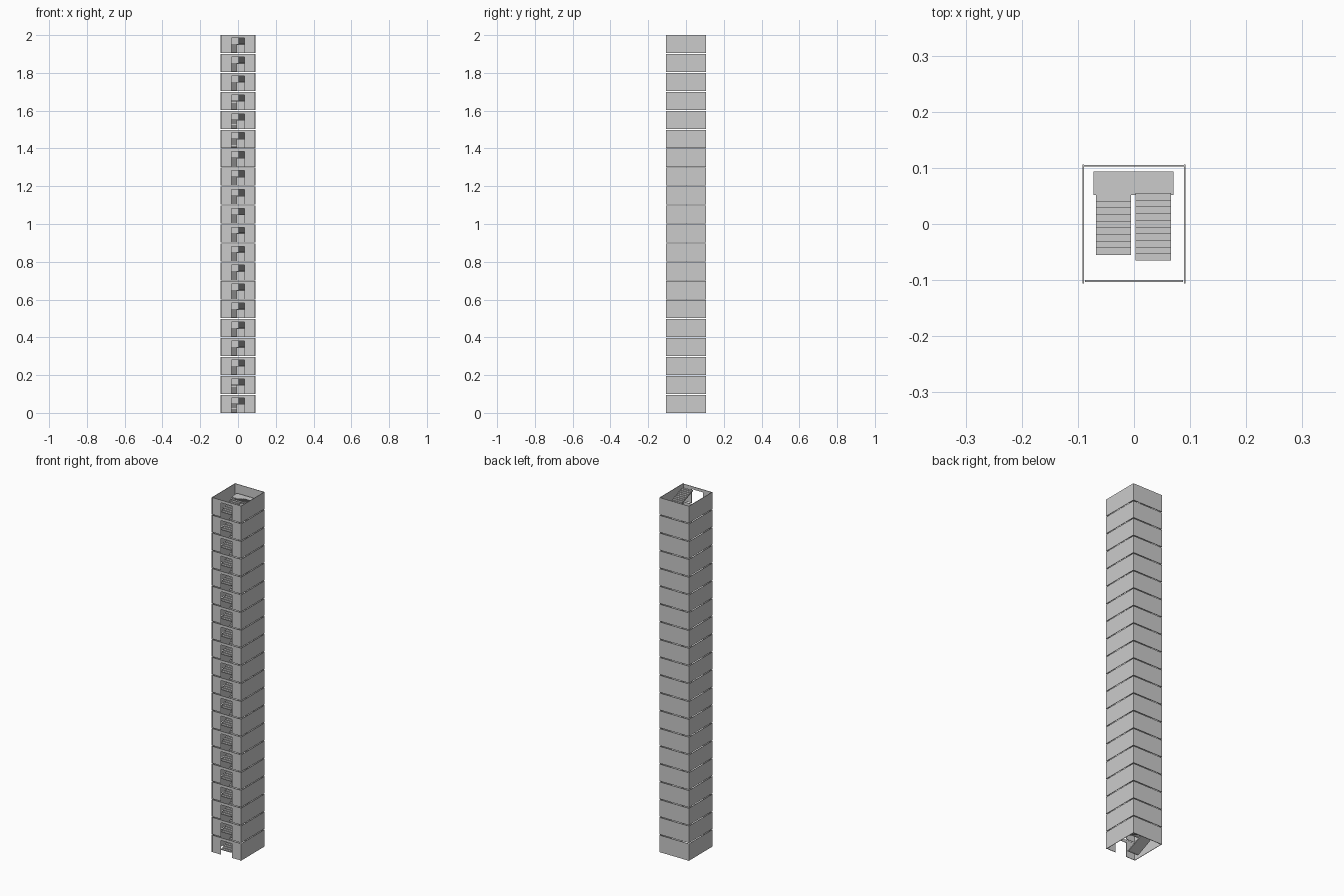
import bpy, bmesh

if "Cube" in bpy.data.objects:
    bpy.data.objects.remove(bpy.data.objects["Cube"])

STOREYS = 20
H = 0.0955                          # wall height of one storey
PITCH = (2.0 - H) / (STOREYS - 1)   # leaves a thin gap between storeys


def finish(name, bm):
    """Turn a bmesh into an object repeated on every storey."""
    bmesh.ops.recalc_face_normals(bm, faces=bm.faces)
    mesh = bpy.data.meshes.new(name)
    bm.to_mesh(mesh)
    bm.free()
    ob = bpy.data.objects.new(name, mesh)
    bpy.context.collection.objects.link(ob)
    arr = ob.modifiers.new("storeys", 'ARRAY')
    arr.count = STOREYS
    arr.use_relative_offset = False
    arr.use_constant_offset = True
    arr.constant_offset_displace = (0, 0, PITCH)
    return ob


def prism(name, profile, axis, lo, hi):
    """Extrude a 2D profile: axis 'x' takes (y, z), axis 'y' takes (x, z)."""
    def place(p, t):
        return (t, p[0], p[1]) if axis == 'x' else (p[0], t, p[1])
    bm = bmesh.new()
    face = bm.faces.new([bm.verts.new(place(p, lo)) for p in profile])
    ext = bmesh.ops.extrude_face_region(bm, geom=[face])
    step = (hi - lo, 0, 0) if axis == 'x' else (0, hi - lo, 0)
    bmesh.ops.translate(bm, vec=step,
                        verts=[v for v in ext['geom'] if isinstance(v, bmesh.types.BMVert)])
    return finish(name, bm)


def rect(a, b, z0, z1):
    return [(a, z0), (b, z0), (b, z1), (a, z1)]


def flight(name, x0, x1, y0, z0, y1, z1, steps, waist=0.006):
    """Stepped flight with a sloping underside."""
    run, rise = (y1 - y0) / steps, (z1 - z0) / steps
    pts = [(y0, z0)]
    for i in range(steps):
        pts.append((y0 + i * run, z0 + (i + 1) * rise))
        pts.append((y0 + (i + 1) * run, z0 + (i + 1) * rise))
    pts += [(y1, z1 - waist), (y0 + run, z0)]
    return prism(name, pts, 'x', x0, x1)


# side walls
for side, s in (("left", -1), ("right", 1)):
    prism(side + "_wall", rect(-0.106, 0.106, 0, H), 'x', s * 0.0895, s * 0.092)

# back wall
prism("back_wall", rect(-0.0895, 0.0895, 0, H), 'y', 0.1025, 0.1055)

# front wall with doorway
door = [(-0.087, 0), (-0.035, 0), (-0.035, 0.08), (0.035, 0.08),
        (0.035, 0), (0.087, 0), (0.087, H), (-0.087, H)]
prism("front_wall", door, 'y', -0.103, -0.1)

# half-storey landing at the back
prism("landing", rect(0.052, 0.094, 0.044, 0.049), 'x', -0.072, 0.07)

# lower flight climbs to the landing, upper flight climbs back to the front
flight("lower_flight", -0.068, -0.005, -0.055, 0.0, 0.052, 0.049, 9)
flight("upper_flight", 0.003, 0.066, 0.055, 0.049, -0.065, 0.0955, 10)
